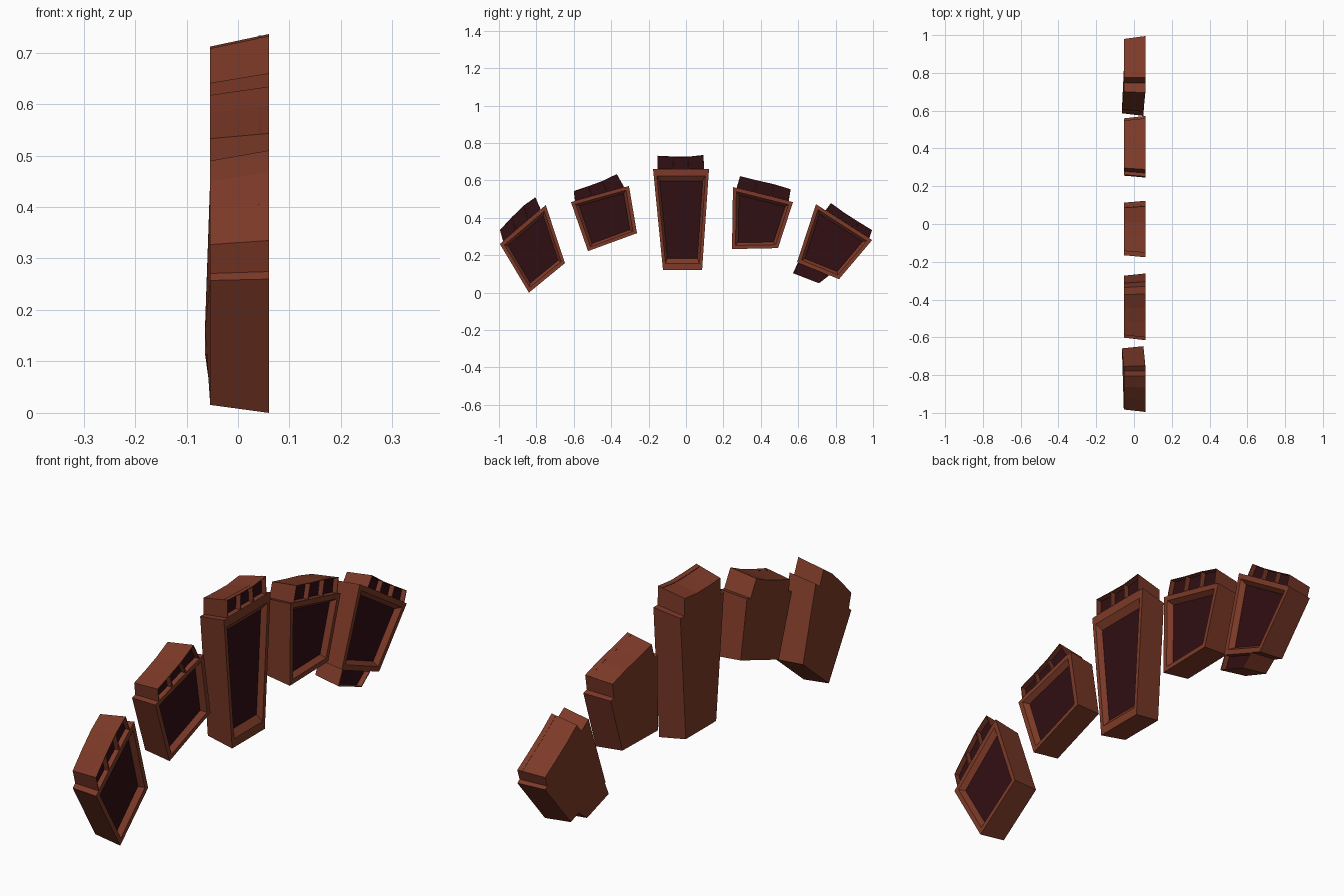
import bpy, bmesh
from mathutils import Vector

if "Cube" in bpy.data.objects:
    bpy.data.objects.remove(bpy.data.objects["Cube"])

FRONT, BACK = 0.06, -0.054    # x of the framed side and of the plain side
TAPER = 0.93                  # everything narrows towards the back


def material(name, rgb):
    m = bpy.data.materials.new(name)
    m.diffuse_color = (*rgb, 1)
    m.use_nodes = True
    m.node_tree.nodes["Principled BSDF"].inputs["Base Color"].default_value = m.diffuse_color
    return m


WOOD = material("red_brown_wood", (0.205, 0.042, 0.021))
DARK = material("dark_glass", (0.030, 0.0045, 0.0065))


def ring(bm, pts, centre, scale, x):
    """Ring of vertices: outline scaled about a centre, at depth x (+ per-point bend)."""
    return [bm.verts.new((x + p.z, centre.x + (p.x - centre.x) * scale,
                          centre.y + (p.y - centre.y) * scale)) for p in pts]


def bridge(bm, a, b):
    for i in range(len(a)):
        j = (i + 1) % len(a)
        bm.faces.new((a[i], a[j], b[j], b[i]))


def finish(bm, name):
    bmesh.ops.remove_doubles(bm, verts=bm.verts, dist=0.0001)
    bmesh.ops.recalc_face_normals(bm, faces=bm.faces)
    me = bpy.data.meshes.new(name)
    bm.to_mesh(me)
    bm.free()
    me.materials.append(WOOD)
    me.materials.append(DARK)
    bpy.context.collection.objects.link(bpy.data.objects.new(name, me))


def main_window(name, pts, centre):
    """Tapered block with a frame and a sloped recess ending in dark glass."""
    bm = bmesh.new()
    rings = [ring(bm, pts, centre, s, x) for s, x in
             ((TAPER, BACK), (1, FRONT), (0.87, FRONT), (0.77, FRONT - 0.02))]
    for a, b in zip(rings, rings[1:]):
        bridge(bm, a, b)
    bm.faces.new(rings[0])
    bm.faces.new(rings[-1]).material_index = 1
    finish(bm, name)


def pane_row(name, start, end, tips, centre):
    """Row of small recessed panes between a base edge and a row of tip points."""
    n = len(tips) - 1
    base = [start.lerp(end, i / n) for i in range(n + 1)]
    bm = bmesh.new()
    # solid shell without a front
    outline = base + tips[::-1]
    back = ring(bm, outline, centre, TAPER, BACK)
    bridge(bm, back, ring(bm, outline, centre, 1, FRONT))
    bm.faces.new(back)
    # front made of cells with thin dividers
    for i in range(n):
        cell = [base[i], base[i + 1], tips[i + 1], tips[i]]
        c = sum(cell, Vector()) / 4
        outer = ring(bm, cell, c, 1, FRONT)
        inner = ring(bm, cell, c, 0.94, FRONT)
        floor = ring(bm, cell, c, 0.93, FRONT - 0.02)
        bridge(bm, outer, inner)
        bridge(bm, inner, floor)
        bm.faces.new(floor).material_index = 1
    finish(bm, name)


def points(raw):
    return [Vector((*p, 0)) if len(p) == 2 else Vector(p) for p in raw]


# Each panel: corners (top left, top right, bottom right, bottom left) as (y, z, bend),
# the span of the pane row on the top edge, and the pane row tips
PANELS = [
    ([(-0.995, 0.26), (-0.75, 0.468), (-0.647, 0.158, -0.01), (-0.84, 0.0)], (0.07, 0.89),
     [(-0.995, 0.335), (-0.93, 0.405), (-0.866, 0.467), (-0.805, 0.51)]),
    ([(-0.615, 0.484), (-0.305, 0.57), (-0.262, 0.318), (-0.524, 0.222)], (0.07, 0.92),
     [(-0.6, 0.543), (-0.52, 0.57), (-0.447, 0.597), (-0.37, 0.634)]),
    ([(-0.176, 0.66), (0.123, 0.66), (0.086, 0.12), (-0.123, 0.12)], (0.08, 0.91),
     [(-0.152, 0.732), (-0.066, 0.728), (0.01, 0.727), (0.094, 0.736)]),
    ([(0.251, 0.564), (0.572, 0.484), (0.492, 0.238), (0.246, 0.233)], (0.06, 0.93),
     [(0.289, 0.623), (0.38, 0.6), (0.47, 0.58), (0.56, 0.553)]),
    ([(0.695, 0.473), (0.995, 0.281), (0.818, 0.072), (0.594, 0.163, -0.01)], (0.17, 0.95),
     [(0.775, 0.479), (0.845, 0.428), (0.92, 0.38), (0.995, 0.334)]),
]

for k, (corners, (t0, t1), tips) in enumerate(PANELS, 1):
    c = points(corners)
    centre = sum(c, Vector()) / 4
    main_window(f"window_panel_{k}", c, centre)
    pane_row(f"upper_panes_{k}", c[0].lerp(c[1], t0), c[0].lerp(c[1], t1),
             points(tips), centre)

# Extra pane hanging below the last panel
pane_row("lower_pane", c[3].lerp(c[2], 0.02), c[3].lerp(c[2], 0.77),
         points([(0.572, 0.104, -0.01), (0.711, 0.05, -0.003)]), centre)
